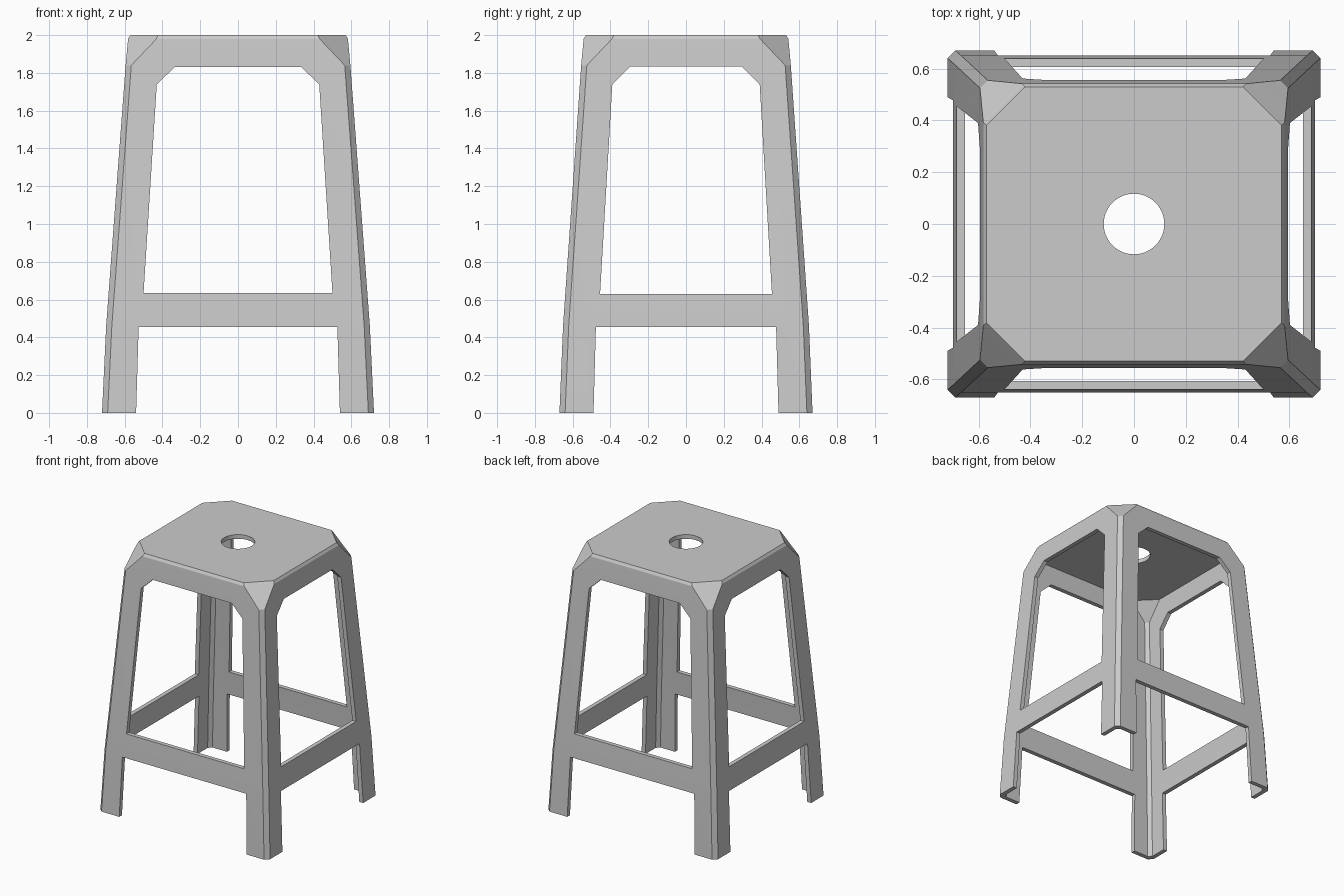
import bpy, bmesh, math
from mathutils import Matrix

if "Cube" in bpy.data.objects:
    bpy.data.objects.remove(bpy.data.objects["Cube"])

T = 0.033  # wall thickness


def ring(hx, hy, c, z):
    """Rectangle with chamfered corners, counter-clockwise."""
    return [(hx, -hy + c, z), (hx, hy - c, z), (hx - c, hy, z), (-hx + c, hy, z),
            (-hx, hy - c, z), (-hx, -hy + c, z), (-hx + c, -hy, z), (hx - c, -hy, z)]


def make_object(name, bm):
    bmesh.ops.recalc_face_normals(bm, faces=bm.faces)
    me = bpy.data.meshes.new(name)
    bm.to_mesh(me)
    bm.free()
    ob = bpy.data.objects.new(name, me)
    bpy.context.collection.objects.link(ob)
    return ob


def loft(name, rings):
    bm = bmesh.new()
    loops = [[bm.verts.new(p) for p in r] for r in rings]
    for a, b in zip(loops, loops[1:]):
        n = len(a)
        for i in range(n):
            bm.faces.new((a[i], a[(i + 1) % n], b[(i + 1) % n], b[i]))
    bm.faces.new(loops[0])
    bm.faces.new(loops[-1])
    return make_object(name, bm)


def cut(target, cutter):
    cutter.hide_render = True
    mod = target.modifiers.new("cut", 'BOOLEAN')
    mod.operation = 'DIFFERENCE'
    mod.solver = 'EXACT'
    mod.object = cutter
    bpy.context.view_layer.objects.active = target
    bpy.ops.object.modifier_apply(modifier=mod.name)
    bpy.data.objects.remove(cutter)


def opening(half_profile, along_x):
    """Mirrored half profile (across, z) swept through the whole stool."""
    pts = half_profile + [(-u, z) for u, z in reversed(half_profile)]
    ends = [[(d, u, z) if along_x else (u, d, z) for u, z in pts] for d in (-1, 1)]
    return loft("opening_cutter", ends)


# Shell: half width, half depth, corner chamfer, height
outer = [(0.72, 0.67, 0.03, 0), (0.698, 0.651, 0.03, 0.46),
         (0.595, 0.555, 0.03, 1.84), (0.582, 0.542, 0.15, 1.98),
         (0.570, 0.530, 0.148, 2.0)]
inner = [(hx - T, hy - T, c * 0.8, z) for hx, hy, c, z in outer[:3]]
inner.append((0.582 - T, 0.542 - T, 0.14, 1.968))
stool = loft("stool_shell", [ring(*r) for r in inner[::-1] + outer])

# Openings between the legs, above and below the rails
cut(stool, opening([(0.50, 0.635), (0.43, 1.74), (0.335, 1.83)], False))
cut(stool, opening([(0.455, 0.63), (0.39, 1.74), (0.295, 1.833)], True))
cut(stool, opening([(0.541, -0.05), (0.526, 0.455)], False))
cut(stool, opening([(0.491, -0.05), (0.477, 0.455)], True))

# Round hole in the seat
bm = bmesh.new()
bmesh.ops.create_cone(bm, cap_ends=True, segments=48, radius1=0.117, radius2=0.117,
                      depth=0.4, matrix=Matrix.Translation((0, 0, 2)))
cut(stool, make_object("hole_cutter", bm))

# Smooth the hole only, keep the facets crisp
bpy.ops.object.select_all(action='DESELECT')
stool.select_set(True)
bpy.context.view_layer.objects.active = stool
bpy.ops.object.shade_smooth_by_angle(angle=math.radians(15))
